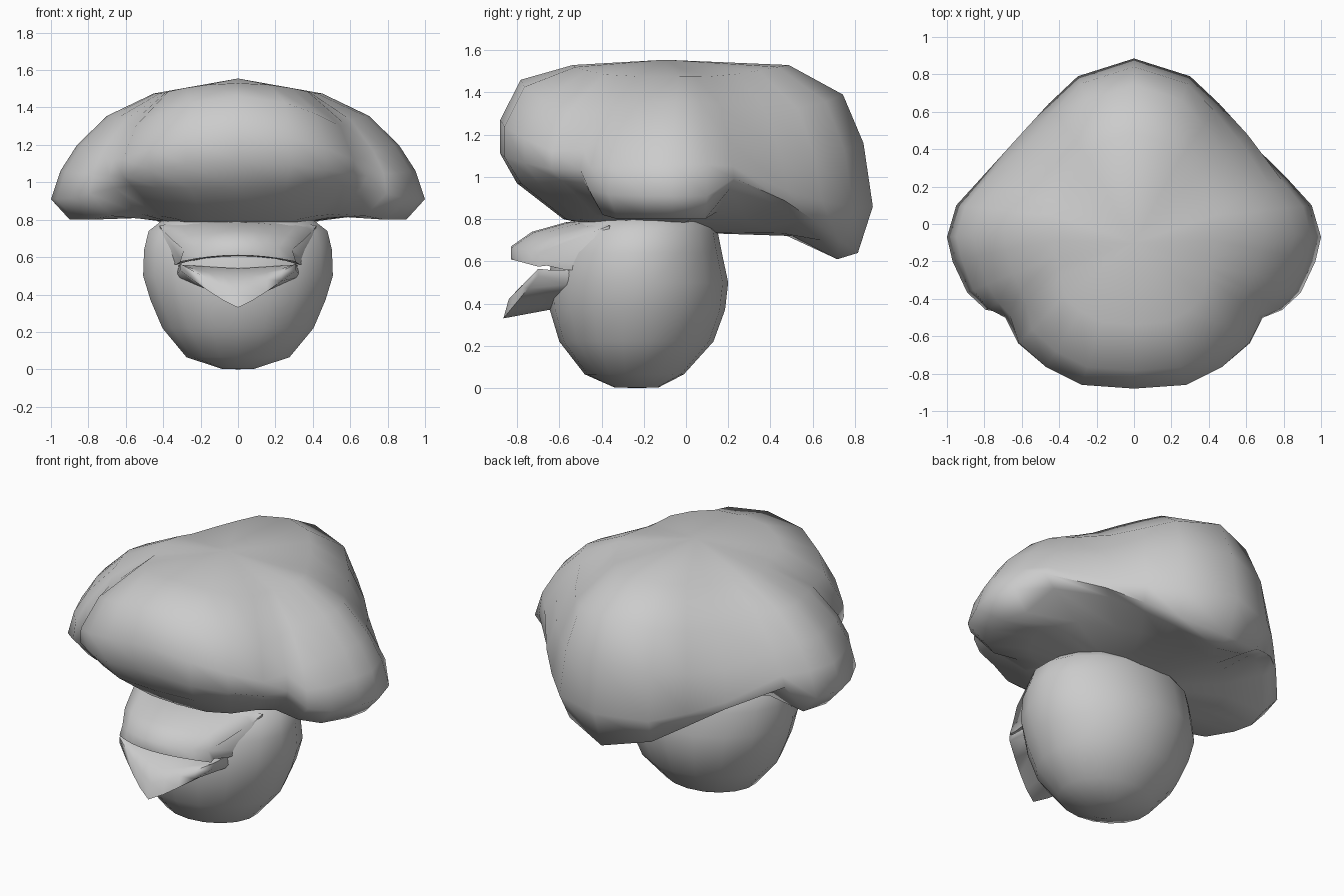
import bpy, math

if "Cube" in bpy.data.objects:
    bpy.data.objects.remove(bpy.data.objects["Cube"])


def make(name, verts, faces, angle=60):
    me = bpy.data.meshes.new(name)
    me.from_pydata(verts, [], faces)
    me.validate()
    ob = bpy.data.objects.new(name, me)
    bpy.context.collection.objects.link(ob)
    bpy.ops.object.select_all(action='DESELECT')
    ob.select_set(True)
    bpy.context.view_layer.objects.active = ob
    bpy.ops.object.mode_set(mode='EDIT')
    bpy.ops.mesh.select_all(action='SELECT')
    bpy.ops.mesh.normals_make_consistent(inside=False)
    bpy.ops.object.mode_set(mode='OBJECT')
    bpy.ops.object.shade_smooth_by_angle(angle=math.radians(angle))
    return ob


def loft(name, rings, start=None, end=None, angle=60):
    """Skin closed rings; close each end with a point fan or an n-gon."""
    n = len(rings[0])
    verts = [p for r in rings for p in r]
    faces = [(k * n + i, k * n + (i + 1) % n, (k + 1) * n + (i + 1) % n, (k + 1) * n + i)
             for k in range(len(rings) - 1) for i in range(n)]
    for first, tip in ((0, start), ((len(rings) - 1) * n, end)):
        if tip:
            verts.append(tip)
            faces += [(first + i, first + (i + 1) % n, len(verts) - 1) for i in range(n)]
        else:
            faces.append(tuple(first + i for i in range(n)))
    return make(name, verts, faces, angle)


def mix(a, b, t):
    return [tuple(u + (v - u) * t for u, v in zip(p, q)) for p, q in zip(a, b)]


# Cap: profiles as (fraction of outline radius, z), from crown to underside
front = [(.61, 1.53), (.89, 1.46), (1, 1.27), (1, 1.11), (.91, .97), (.66, .80), (.5, .77)]
side = [(.45, 1.475), (.70, 1.355), (.86, 1.20), (.95, 1.06), (1, .91), (.90, .80), (.64, .82)]
back = [(.55, 1.53), (.84, 1.39), (.95, 1.16), (1, .86), (.92, .64), (.81, .61), (.57, .72)]
drop = [.16, .27, .2, .1, 0, 0, 0]      # crown falls away from the centre line
rise = [0, 0, 0, .15, .7, 1, .15]       # rim lifts behind the side lobes
# Half outline seen from above: x, y, blend (-1 front, 0 side, 1 back), rim lift
outline = [(0, -.88, -1, 0), (.28, -.86, -1, 0), (.47, -.765, -1, 0), (.62, -.64, -.95, .02),
           (.70, -.51, -.65, .03), (.81, -.47, -.25, .02), (.9, -.37, -.1, 0), (.97, -.2, 0, 0),
           (1, -.07, 0, 0), (.95, .10, 0, 0), (.84, .23, .1, .16), (.62, .49, .55, .18),
           (.46, .65, .8, .14), (.3, .79, 1, .09), (0, .885, 1, 0)]
outline += [(-x, *rest) for x, *rest in outline[-2:0:-1]]
columns = []
for x, y, b, lift in outline:
    prof = mix(side, back if b > 0 else front, abs(b))
    columns.append([(x * f, y * f, z - abs(b) * d * (x * f) ** 2 * 2 + lift * r)
                    for (f, z), d, r in zip(prof, drop, rise)])
loft("mushroom_cap", [list(r) for r in zip(*columns)], (0, -.1, 1.555), (0, -.1, .74))

# Round head: z, half width, front y, back y
N = 18
head = [(.003, .09, -.34, -.13), (.065, .28, -.48, -.01), (.22, .41, -.60, .13),
        (.37, .475, -.645, .185), (.50, .515, -.655, .20), (.64, .51, -.63, .17),
        (.74, .485, -.58, .15), (.82, .38, -.5, .10)]
rings = []
for z, w, yf, yb in head:
    cy, ry = (yf + yb) / 2, (yb - yf) / 2
    rings.append([(w * math.sin(2 * math.pi * i / N), cy - ry * math.cos(2 * math.pi * i / N), z)
                  for i in range(N)])
loft("head", rings, (0, -.23, 0), (0, -.22, .84))


# Lips: middle (y, z) and corner (x, y, z) profiles, blended across x
def lip(name, mid, corner, power):
    sections = []
    for i in range(-4, 5):
        t = i / 4
        sections.append([(cx * t, *p) for (cx, *_), p in
                         zip(corner, mix(mid, [c[1:] for c in corner], abs(t) ** power))])
    loft(name, sections, angle=75)


lip("upper_lip",
    [(-.45, .80), (-.57, .785), (-.73, .74), (-.83, .67), (-.83, .61), (-.79, .635),
     (-.68, .61), (-.45, .59)],
    [(.42, -.36, .77), (.40, -.44, .74), (.35, -.59, .69), (.29, -.70, .64), (.31, -.70, .575),
     (.30, -.66, .58), (.33, -.57, .56), (.38, -.40, .56)], 2)
lip("lower_lip",
    [(-.45, .54), (-.66, .54), (-.78, .485), (-.84, .42), (-.865, .33), (-.65, .37), (-.45, .36)],
    [(.34, -.40, .55), (.31, -.60, .56), (.31, -.65, .56), (.31, -.70, .565), (.31, -.70, .53),
     (.31, -.57, .49), (.34, -.40, .49)], 1.2)
